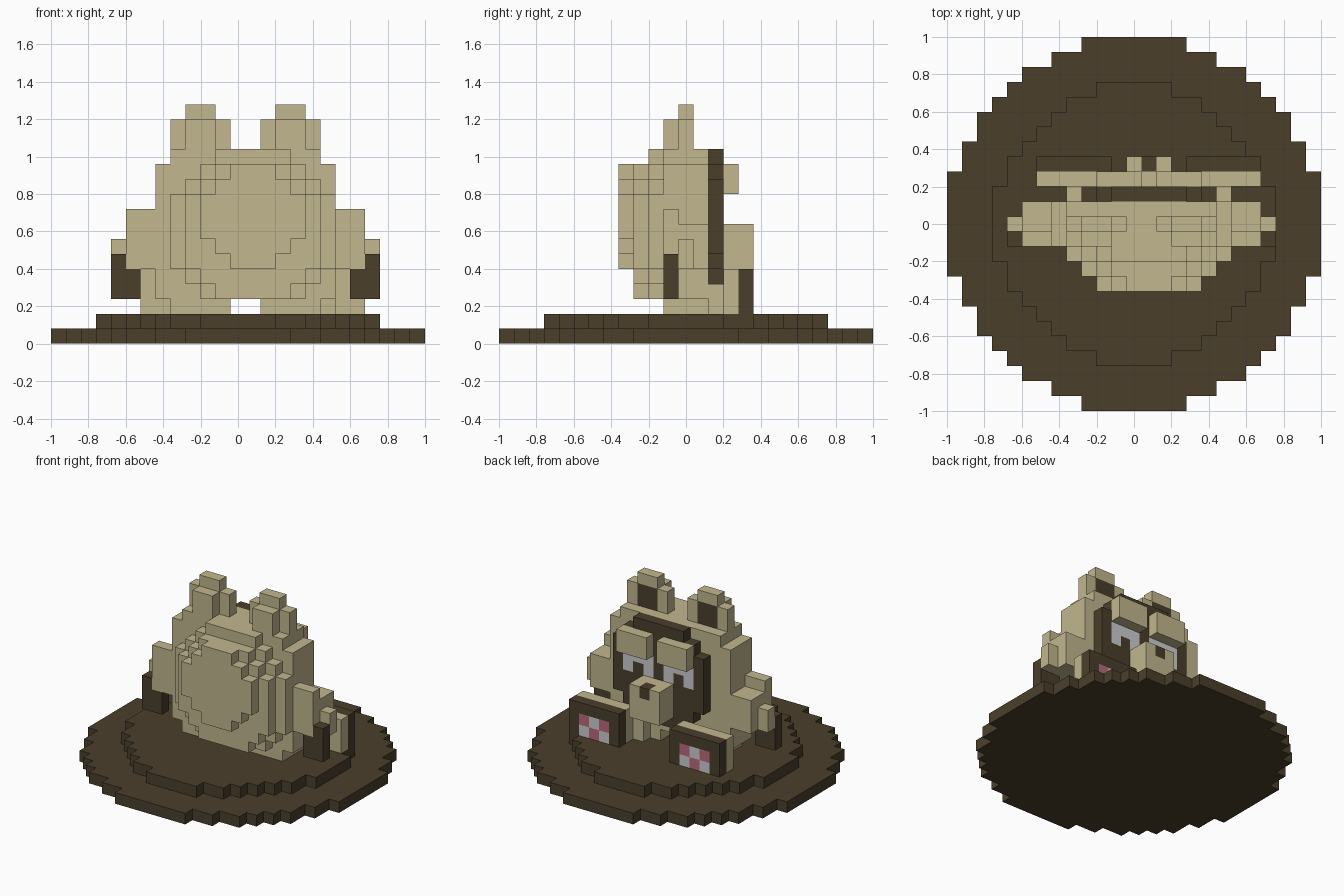
import bpy, bmesh

if "Cube" in bpy.data.objects:
    bpy.data.objects.remove(bpy.data.objects["Cube"])

V = 0.08                      # size of one block
cells = {}                    # (i, j, k) -> (part, colour)


def lin(c):
    c /= 255
    return c / 12.92 if c <= 0.04045 else ((c + 0.055) / 1.055) ** 2.4


COLOURS = {"tan": (193, 183, 143), "dark_brown": (74, 63, 43),
           "white": (205, 205, 208), "pink": (186, 106, 122)}
names = list(COLOURS)
mats = []
for n, rgb in COLOURS.items():
    m = bpy.data.materials.new(n)
    m.diffuse_color = (*[lin(c) for c in rgb], 1)
    m.use_nodes = True
    m.node_tree.nodes["Principled BSDF"].inputs["Base Color"].default_value = m.diffuse_color
    mats.append(m)


def box(part, col, x0, x1, y0, y1, z0, z1):
    """Fill a box of blocks; later boxes replace earlier ones."""
    ix = [round((a + 1) / V) for a in (x0, x1, y0, y1)]
    for i in range(ix[0], ix[1]):
        for j in range(ix[2], ix[3]):
            for k in range(round(z0 / V), round(z1 / V)):
                cells[i, j, k] = (part, col)


def pair(c, part, col, x0, x1, *rest):
    """A box and its mirror image about x = c."""
    box("left_" + part, col, x0, x1, *rest)
    box("right_" + part, col, 2 * c - x1, 2 * c - x0, *rest)


def rows(part, col, c, y0, y1, z0, widths):
    """Stack rows of the given widths (in blocks) upward from z0."""
    for n, w in enumerate(widths):
        box(part, col, c - w * V / 2, c + w * V / 2, y0, y1, z0 + n * V, z0 + (n + 1) * V)


def disc(part, col, half, z):
    """Stepped round slab from half widths per row."""
    for j, h in enumerate(half):
        for s in (-1, 1):
            y = s * j * V
            w = (h + 0.5) * V
            box(part, col, -w, w, y - V / 2, y + V / 2, z, z + V)


# Two-step round base
disc("base_plate", "dark_brown", [12, 12, 12, 12, 11, 11, 10, 10, 9, 8, 7, 5, 3], 0)
disc("upper_base_plate", "dark_brown", [9, 9, 9, 8, 8, 7, 6, 5, 4, 2], V)

# Body with rounded back
rows("body", "tan", 0.04, -0.12, 0.12, 0.24, [12] * 9 + [10])
rows("body", "tan", 0.08, -0.20, -0.12, 0.24, [7, 9] + [11] * 5 + [9, 7, 5])
rows("body", "tan", 0.08, -0.28, -0.20, 0.24, [5, 7] + [9] * 5 + [7, 5])
rows("body", "tan", 0.08, -0.36, -0.28, 0.40, [3, 5, 7, 7, 7, 5, 3])

# Ears with dark inner sides
pair(0.04, "ear", "tan", -0.36, -0.04, -0.04, 0.04, 1.04, 1.20)
pair(0.04, "ear", "tan", -0.28, -0.12, -0.04, 0.04, 1.20, 1.28)
pair(0.04, "ear", "tan", -0.28, -0.12, -0.12, -0.04, 1.04, 1.20)
pair(0.04, "ear", "dark_brown", -0.28, -0.12, -0.04, 0.04, 1.04, 1.20)
for x0, x1 in ((-0.28, -0.12), (0.20, 0.36)):      # tan back wall of each ear
    box("left_ear" if x0 < 0 else "right_ear", "tan", x0, x1, -0.12, -0.04, 1.04, 1.20)

# Arms and dark hands
pair(0.04, "arm", "tan", -0.60, -0.44, -0.12, -0.04, 0.40, 0.72)
pair(0.04, "arm", "tan", -0.60, -0.44, -0.04, 0.12, 0.40, 0.64)
pair(0.04, "arm", "tan", -0.68, -0.60, -0.04, 0.04, 0.40, 0.56)
pair(0.04, "hand", "dark_brown", -0.68, -0.60, -0.12, -0.04, 0.24, 0.48)
pair(0.04, "hand", "dark_brown", -0.60, -0.52, -0.12, -0.04, 0.24, 0.40)

# Legs and feet
pair(0.04, "leg", "tan", -0.36, -0.04, -0.12, 0.12, 0.16, 0.24)
pair(0.08, "leg", "tan", -0.36, -0.04, 0.12, 0.20, 0.16, 0.32)
pair(0.08, "foot", "tan", -0.52, -0.12, 0.20, 0.28, 0.16, 0.40)
pair(0.08, "foot", "dark_brown", -0.52, -0.12, 0.28, 0.36, 0.16, 0.40)

# Paw pads in alternating colours
for a in range(3):
    for b in range(2):
        x = -0.44 + a * V
        z = 0.16 + b * V
        pair(0.08, "foot", "pink" if (a + b) % 2 else "white",
             x, x + V, 0.28, 0.36, z, z + V)

# Face mask, eyes, brows
rows("face_mask", "dark_brown", 0.08, 0.12, 0.20, 0.32, [5, 7, 9, 9, 9, 9, 9, 7, 5])
pair(0.08, "eye", "white", -0.20, 0.04, 0.12, 0.20, 0.64, 0.80)
pair(0.08, "eye", "dark_brown", -0.12, -0.04, 0.12, 0.20, 0.64, 0.72)
pair(0.08, "brow", "tan", -0.20, 0.04, 0.20, 0.28, 0.80, 0.96)

# Muzzle and nose
box("muzzle", "tan", -0.04, 0.20, 0.20, 0.36, 0.40, 0.64)
box("nose", "dark_brown", 0.04, 0.12, 0.28, 0.36, 0.56, 0.64)

# Skin the blocks: outer faces only, one object per part
SIDES = [((1, 0, 0), ((1, 0, 0), (1, 1, 0), (1, 1, 1), (1, 0, 1))),
         ((-1, 0, 0), ((0, 0, 0), (0, 0, 1), (0, 1, 1), (0, 1, 0))),
         ((0, 1, 0), ((0, 1, 0), (0, 1, 1), (1, 1, 1), (1, 1, 0))),
         ((0, -1, 0), ((0, 0, 0), (1, 0, 0), (1, 0, 1), (0, 0, 1))),
         ((0, 0, 1), ((0, 0, 1), (1, 0, 1), (1, 1, 1), (0, 1, 1))),
         ((0, 0, -1), ((0, 0, 0), (0, 1, 0), (1, 1, 0), (1, 0, 0)))]
for part in sorted({p for p, _ in cells.values()}):
    bm = bmesh.new()
    for (i, j, k), (p, col) in cells.items():
        if p != part:
            continue
        for d, quad in SIDES:
            if (i + d[0], j + d[1], k + d[2]) in cells:
                continue
            f = bm.faces.new([bm.verts.new(((i + a) * V - 1, (j + b) * V - 1, (k + c) * V))
                              for a, b, c in quad])
            f.material_index = names.index(col)
    bmesh.ops.remove_doubles(bm, verts=bm.verts, dist=0.001)
    me = bpy.data.meshes.new(part)
    bm.to_mesh(me)
    bm.free()
    for m in mats:
        me.materials.append(m)
    bpy.context.collection.objects.link(bpy.data.objects.new(part, me))
